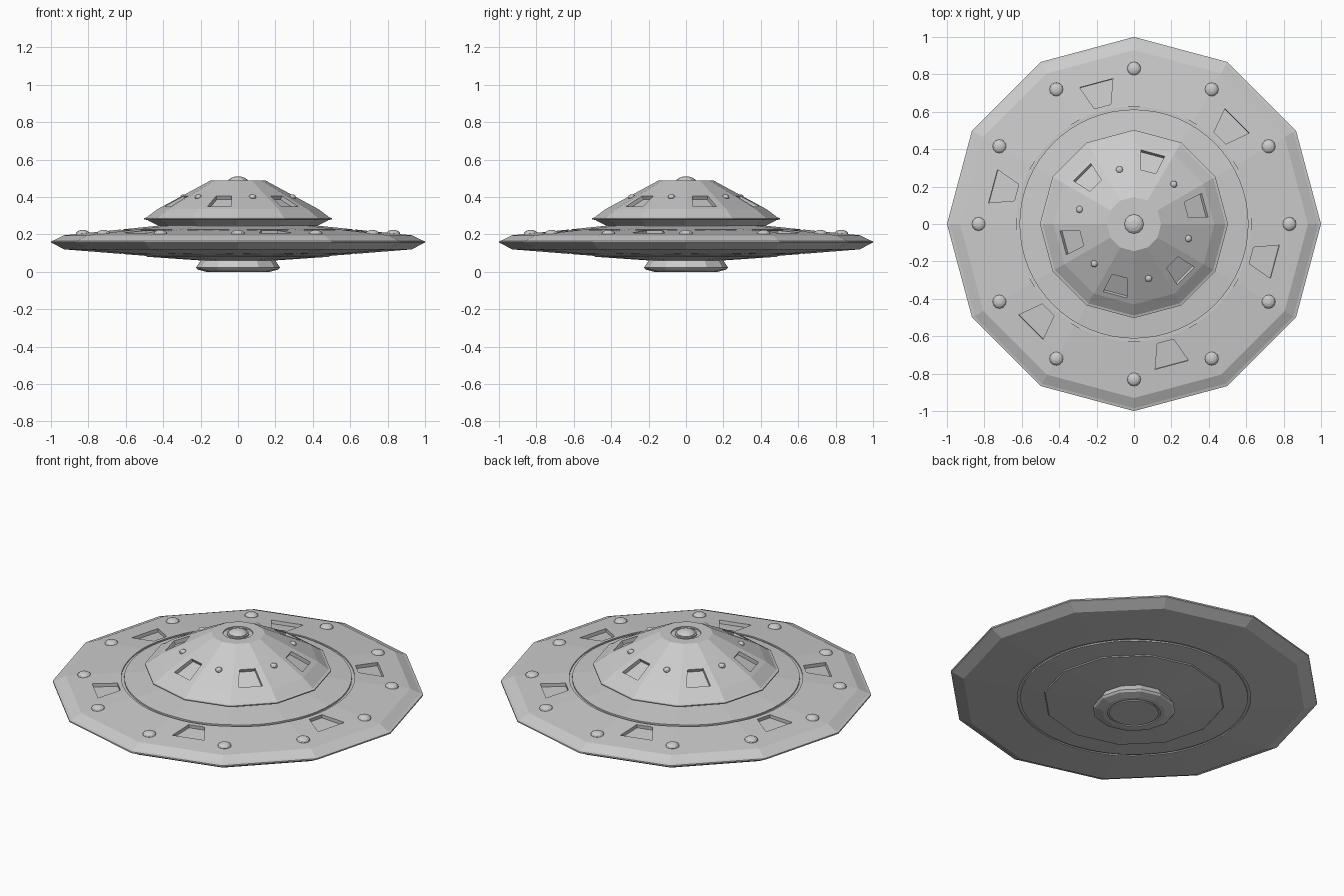
import bpy, bmesh
from math import sin, cos, pi, radians, hypot
from mathutils import Vector

cube = bpy.data.objects.get("Cube")
if cube:
    bpy.data.objects.remove(cube, do_unlink=True)

metal = bpy.data.materials.new("light grey metal")
metal.use_nodes = True
grey = (0.6, 0.6, 0.6, 1)
metal.diffuse_color = grey
metal.node_tree.nodes["Principled BSDF"].inputs["Base Color"].default_value = grey

SIDES = 12
APOTHEM = cos(pi / SIDES)


def finish(bm, name):
    bmesh.ops.recalc_face_normals(bm, faces=bm.faces)
    mesh = bpy.data.meshes.new(name)
    bm.to_mesh(mesh)
    bm.free()
    mesh.materials.append(metal)
    obj = bpy.data.objects.new(name, mesh)
    bpy.context.collection.objects.link(obj)
    return obj


def lathe(bm, profile, sides=SIDES, hollow=False):
    """Turn (radius, height) points about z; cap the ends, or close into a ring."""
    rings = [[bm.verts.new((r * cos(2 * pi * i / sides), r * sin(2 * pi * i / sides), z))
              for i in range(sides)] for r, z in profile]
    pairs = list(zip(rings, rings[1:]))
    if hollow:
        pairs.append((rings[-1], rings[0]))
    else:
        bm.faces.new(rings[0])
        bm.faces.new(rings[-1])
    for a, b in pairs:
        for i in range(sides):
            j = (i + 1) % sides
            bm.faces.new((a[i], a[j], b[j], b[i]))


def ring_cutter(bm, inner, outer, low, high):
    lathe(bm, [(inner, low), (outer, low), (outer, high), (inner, high)], 64, True)


def slope_point(low, high, r):
    """Height at the middle of a sloping panel, and its outward tilt (radial, up)."""
    (r0, z0), (r1, z1) = low, high
    r0, r1 = r0 * APOTHEM, r1 * APOTHEM
    z = z0 + (z1 - z0) * (r - r0) / (r1 - r0)
    length = hypot(r0 - r1, z1 - z0)
    return z, (z1 - z0) / length, (r0 - r1) / length


def window_cutter(bm, angle, low, high, inner, outer, depth):
    """Trapezoid prism square to the panel; inner and outer are (radius, half width)."""
    out, side = Vector((cos(angle), sin(angle), 0)), Vector((-sin(angle), cos(angle), 0))
    loops = []
    for offset in (-depth, 0.03):
        loop = []
        for (r, w), signs in ((inner, (-1, 1)), (outer, (1, -1))):
            z, tilt, up = slope_point(low, high, r)
            base = out * (r + tilt * offset) + Vector((0, 0, z + up * offset))
            loop += [bm.verts.new(base + side * w * s) for s in signs]
        loops.append(loop)
    a, b = loops
    bm.faces.new(a)
    bm.faces.new(b)
    for i in range(4):
        j = (i + 1) % 4
        bm.faces.new((a[i], a[j], b[j], b[i]))


def carve(obj, bm):
    cutter = finish(bm, "cutter")
    cutter.hide_render = True
    mod = obj.modifiers.new("carve", "BOOLEAN")
    mod.operation, mod.solver, mod.object = "DIFFERENCE", "EXACT", cutter
    graph = bpy.context.evaluated_depsgraph_get()
    mesh = bpy.data.meshes.new_from_object(obj.evaluated_get(graph))
    obj.modifiers.clear()
    obj.data = mesh
    bpy.data.objects.remove(cutter, do_unlink=True)


def stud(name, r, angle, z, radius, height):
    bm = bmesh.new()
    bmesh.ops.create_uvsphere(bm, u_segments=12, v_segments=8, radius=1)
    bmesh.ops.scale(bm, vec=(radius, radius, height), verts=bm.verts)
    obj = finish(bm, name)
    obj.location = (r * cos(angle), r * sin(angle), z)


# Saucer disc with sloping panels, round seams and six recessed hatches
deck_low, deck_high = (0.93, 0.195), (0.43, 0.246)
bm = bmesh.new()
lathe(bm, [(0.19, 0.06), (0.485, 0.08), (0.49, 0.085), (0.93, 0.12), (0.99, 0.152),
           (1.0, 0.156), (1.0, 0.164), (0.985, 0.168), deck_low, deck_high])
disc = finish(bm, "saucer_disc")
bm = bmesh.new()
ring_cutter(bm, 0.612, 0.628, 0.217, 0.3)
ring_cutter(bm, 0.612, 0.628, 0.0, 0.103)
for k in range(6):
    window_cutter(bm, radians(45 + 60 * k), deck_low, deck_high,
                  (0.65, 0.045), (0.78, 0.092), 0.02)
carve(disc, bm)

# Upper cabin with a flared skirt and six recessed windows
roof_low, roof_high = (0.43, 0.335), (0.145, 0.489)
bm = bmesh.new()
lathe(bm, [(0.43, 0.235), (0.43, 0.248), (0.485, 0.277), (0.503, 0.28),
           (0.503, 0.286), (0.49, 0.29), roof_low, roof_high])
cabin = finish(bm, "cabin")
bm = bmesh.new()
ring_cutter(bm, 0.06, 0.08, 0.481, 0.55)
for k in range(6):
    window_cutter(bm, radians(15 + 60 * k), roof_low, roof_high,
                  (0.29, 0.043), (0.392, 0.065), 0.022)
carve(cabin, bm)

# Landing foot with a seam underneath
bm = bmesh.new()
lathe(bm, [(0.2, 0.075), (0.2, 0.06), (0.225, 0.022), (0.215, 0.012), (0.17, 0.0)])
foot = finish(bm, "landing_foot")
bm = bmesh.new()
ring_cutter(bm, 0.132, 0.142, -0.05, 0.006)
carve(foot, bm)

# Lamps on the deck corners, rivets between windows, and the top beacon
for k in range(SIDES):
    stud("deck_lamp", 0.83, radians(30 * k), 0.203, 0.037, 0.021)
rivet_z = slope_point(roof_low, roof_high, 0.3)[0]
for k in range(6):
    stud("cabin_rivet", 0.3, radians(45 + 60 * k), rivet_z, 0.019, 0.015)
stud("top_beacon", 0, 0, 0.482, 0.054, 0.028)
